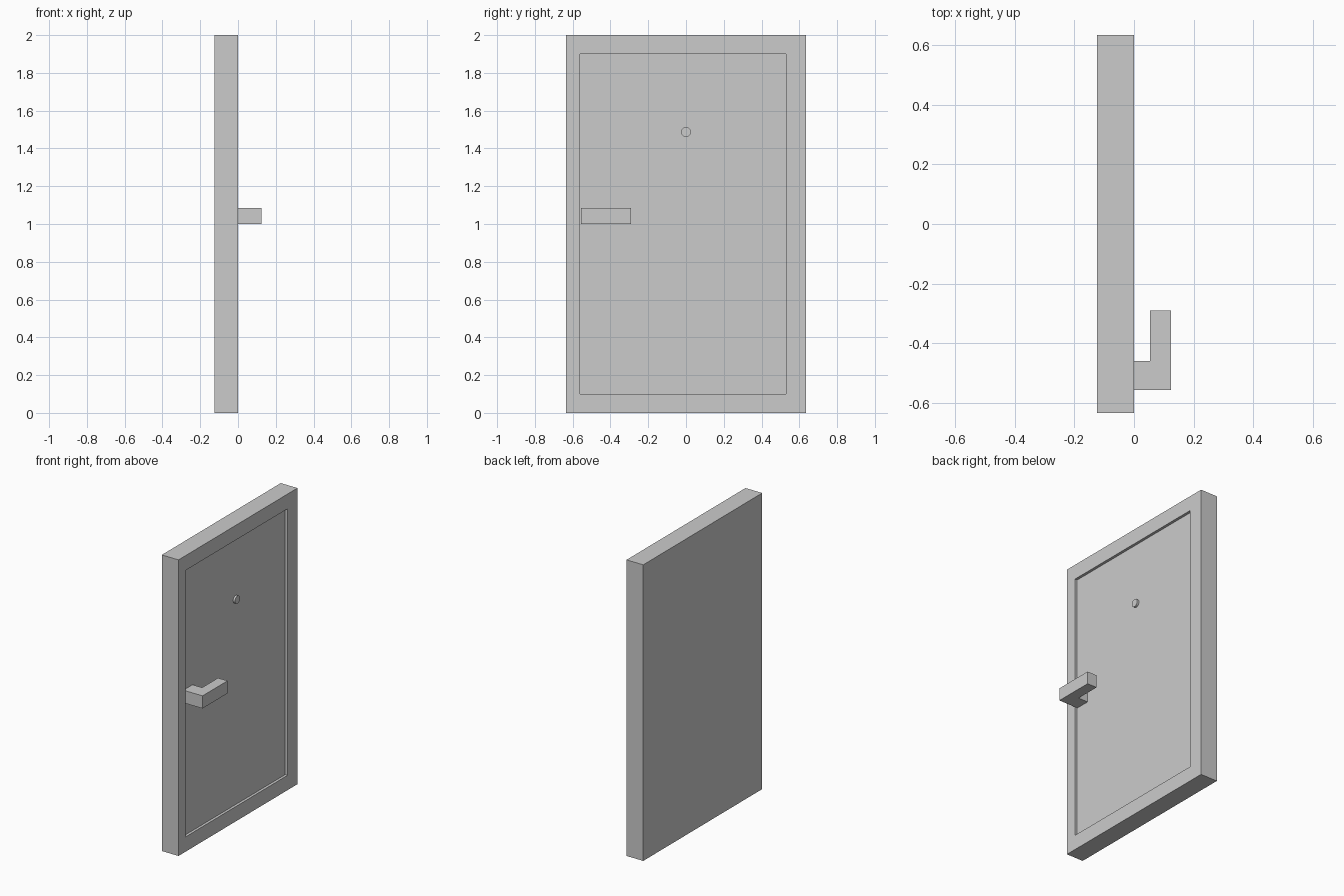
import bpy, bmesh, math

if "Cube" in bpy.data.objects:
    bpy.data.objects.remove(bpy.data.objects["Cube"])


def extrude_outline(name, outline, z0, z1):
    """Closed prism from an x-y outline (counter-clockwise)."""
    bm = bmesh.new()
    base = bm.faces.new([bm.verts.new((x, y, z0)) for x, y in outline])
    top = bmesh.ops.extrude_face_region(bm, geom=[base])["geom"]
    verts = [v for v in top if isinstance(v, bmesh.types.BMVert)]
    bmesh.ops.translate(bm, verts=verts, vec=(0, 0, z1 - z0))
    bmesh.ops.recalc_face_normals(bm, faces=bm.faces)
    mesh = bpy.data.meshes.new(name)
    bm.to_mesh(mesh)
    bm.free()
    obj = bpy.data.objects.new(name, mesh)
    bpy.context.collection.objects.link(obj)
    return obj


def box_outline(x0, x1, y0, y1):
    return [(x0, y0), (x1, y0), (x1, y1), (x0, y1)]


DEPTH = 0.018

# Door slab with a shallow recessed panel on its +x face
slab = extrude_outline("door_slab", box_outline(-0.125, 0, -0.635, 0.635), 0, 2)
cutter = extrude_outline("panel_cutter", box_outline(-DEPTH, 0.1, -0.56, 0.53), 0.1, 1.9)
cutter.hide_render = True
cut = slab.modifiers.new("recess", "BOOLEAN")
cut.operation = "DIFFERENCE"
cut.solver = "EXACT"
cut.object = cutter
bpy.context.view_layer.objects.active = slab
bpy.ops.object.modifier_apply(modifier=cut.name)
bpy.data.objects.remove(cutter)

# L-shaped lever handle, its stem reaching into the recess
extrude_outline("handle", [(-DEPTH, -0.557), (0.125, -0.557), (0.125, -0.29),
                           (0.054, -0.29), (0.054, -0.46), (-DEPTH, -0.46)], 1.0, 1.085)

# Round peephole
bpy.ops.mesh.primitive_cylinder_add(vertices=32, radius=0.026, depth=0.014,
                                    location=(-DEPTH + 0.007, 0, 1.487),
                                    rotation=(0, math.pi / 2, 0))
bpy.context.object.name = "peephole"
bpy.ops.object.shade_smooth_by_angle()
